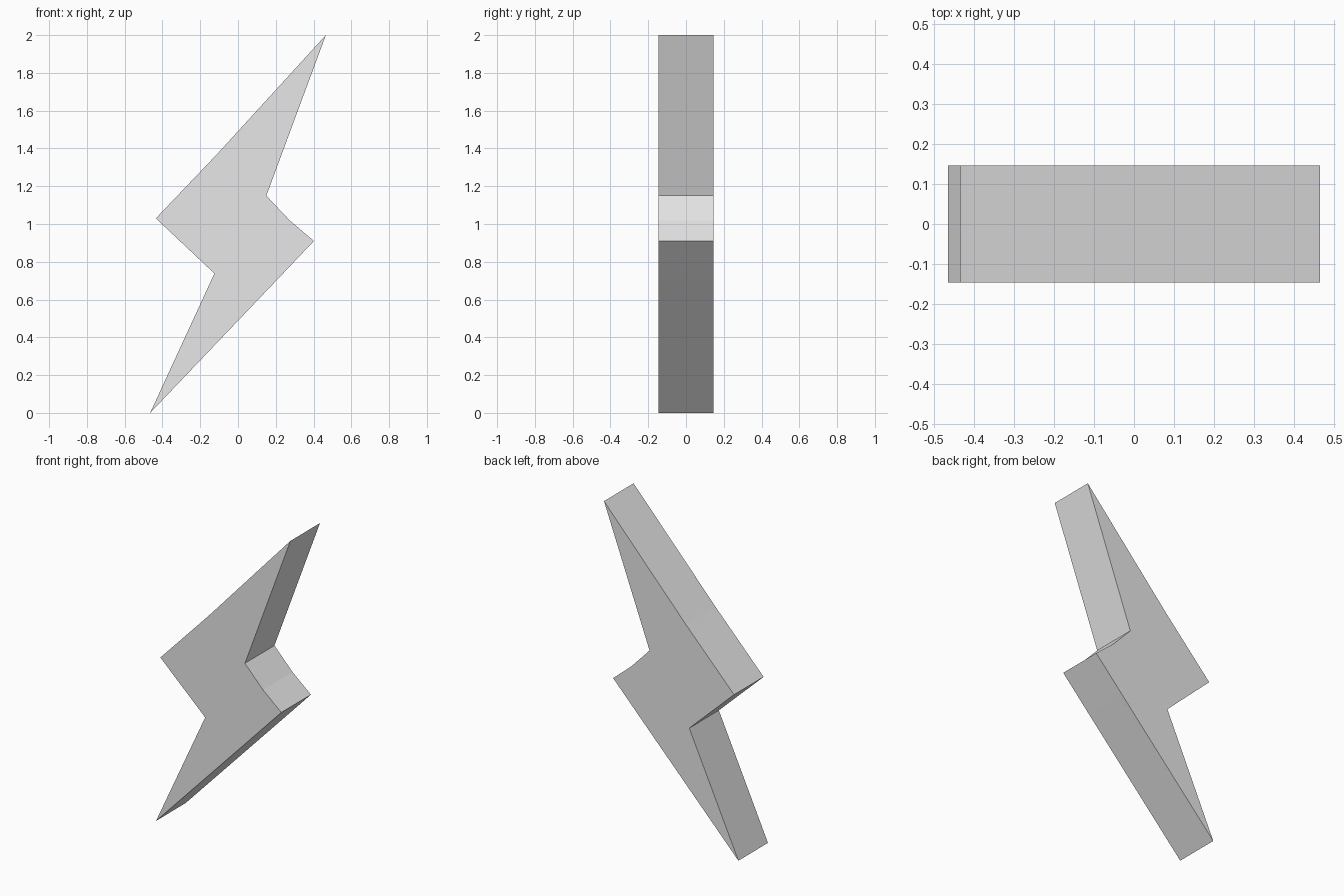
import bpy
import bmesh

cube = bpy.data.objects.get("Cube")
if cube:
    bpy.data.objects.remove(cube, do_unlink=True)

DEPTH = 0.292

# Single light grey material
grey = bpy.data.materials.new("light grey")
grey.use_nodes = True
colour = (0.8, 0.8, 0.8, 1.0)
grey.diffuse_color = colour
grey.node_tree.nodes["Principled BSDF"].inputs["Base Color"].default_value = colour

# Zigzag bolt outline in x and z, from the top tip round to the left
outline = [
    (0.465, 2.0), (-0.105, 1.376), (-0.435, 1.03), (-0.125, 0.738),
    (-0.465, 0.0), (0.21, 0.708), (0.402, 0.91), (0.275, 1.018), (0.15, 1.15),
]

# Flat front face, pushed back to give the bolt its thickness
bm = bmesh.new()
front = bm.faces.new([bm.verts.new((x, -DEPTH / 2, z)) for x, z in outline])
extruded = bmesh.ops.extrude_face_region(bm, geom=[front], use_keep_orig=True)
back = [v for v in extruded["geom"] if isinstance(v, bmesh.types.BMVert)]
bmesh.ops.translate(bm, verts=back, vec=(0, DEPTH, 0))
bmesh.ops.recalc_face_normals(bm, faces=bm.faces)

mesh = bpy.data.meshes.new("lightning_bolt")
bm.to_mesh(mesh)
bm.free()
mesh.materials.append(grey)
bolt = bpy.data.objects.new("lightning_bolt", mesh)
bpy.context.collection.objects.link(bolt)
